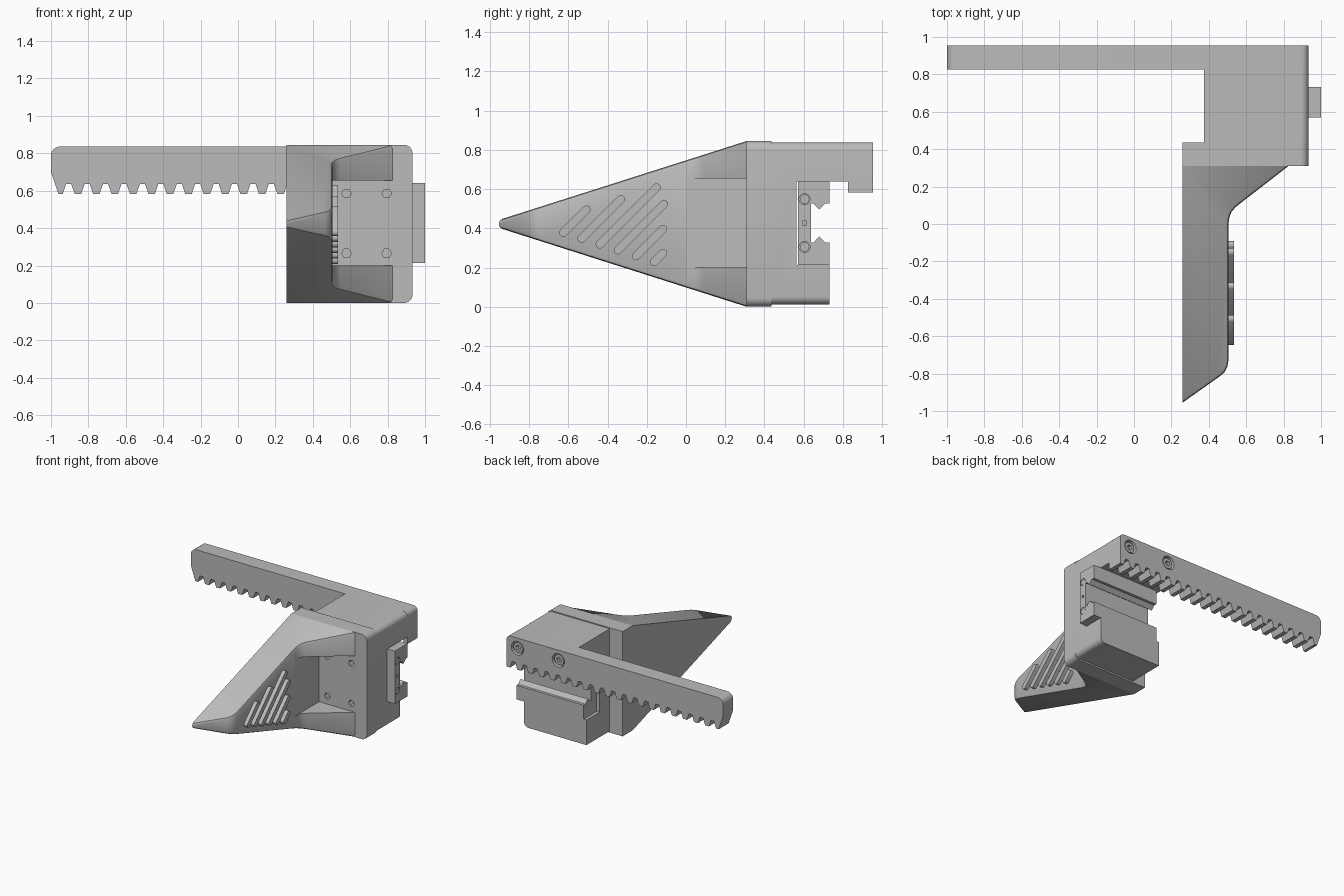
import bpy, bmesh, math
from mathutils import Vector

if "Cube" in bpy.data.objects:
    bpy.data.objects.remove(bpy.data.objects["Cube"], do_unlink=True)

grey = bpy.data.materials.new("plain_grey")
grey.use_nodes = True
colour = (0.5, 0.5, 0.5, 1)
grey.diffuse_color = colour
grey.node_tree.nodes["Principled BSDF"].inputs["Base Color"].default_value = colour

MID = 0.4225            # height of the symmetry plane
PLACE = {"x": lambda a, b, t: (t, a, b),
         "y": lambda a, b, t: (a, t, b),
         "z": lambda a, b, t: (a, b, t)}


def prism(name, pts, axis, lo, hi, shape=None, rounds=()):
    """Extrude a profile along an axis; shape moves points, rounds bevel edges."""
    bm = bmesh.new()
    put = PLACE[axis]
    rings = [[bm.verts.new(put(a, b, t)) for a, b in pts] for t in (lo, hi)]
    for ring in rings:
        bm.faces.new(ring)
    n = len(pts)
    for i in range(n):
        j = (i + 1) % n
        bm.faces.new((rings[0][i], rings[0][j], rings[1][j], rings[1][i]))
    if shape:
        for v in bm.verts:
            v.co = shape(v.co)
    bmesh.ops.recalc_face_normals(bm, faces=bm.faces)
    for pick, radius, segs in rounds:
        edges = [e for e in bm.edges if pick(e.verts[0].co, e.verts[1].co)]
        bmesh.ops.bevel(bm, geom=edges, offset=radius, segments=segs,
                        profile=0.5, affect='EDGES', clamp_overlap=True)
    mesh = bpy.data.meshes.new(name)
    bm.to_mesh(mesh)
    bm.free()
    mesh.materials.append(grey)
    obj = bpy.data.objects.new(name, mesh)
    bpy.context.collection.objects.link(obj)
    return obj


def circle(a, b, r, n=24):
    return [(a + r * math.cos(math.tau * i / n), b + r * math.sin(math.tau * i / n))
            for i in range(n)]


def rect(a0, a1, b0, b1):
    return [(a0, b0), (a1, b0), (a1, b1), (a0, b1)]


def activate(obj):
    bpy.ops.object.select_all(action='DESELECT')
    obj.select_set(True)
    bpy.context.view_layer.objects.active = obj


def cut(obj, *args):
    cutter = prism("cutter", *args)
    cutter.hide_render = True
    mod = obj.modifiers.new("cut", 'BOOLEAN')
    mod.operation, mod.solver, mod.object = 'DIFFERENCE', 'EXACT', cutter
    activate(obj)
    bpy.ops.object.modifier_apply(modifier=mod.name)
    bpy.data.objects.remove(cutter, do_unlink=True)


def right_end(a, b):
    """Outer edges running front to back at the right end."""
    return (a.x > 0.92 and b.x > 0.92 and abs(a.y - b.y) > 0.05
            and abs(a.z - b.z) < 0.001 and abs(a.z - MID) > 0.4)


# Finger: flared outline whose height tapers linearly to the tip
TIP, ROOT = -0.955, 0.309


def taper(co):
    half = 0.02 + (co.y - TIP) / (ROOT - TIP) * (MID - 0.02)
    return Vector((co.x, co.y, MID + math.copysign(half, co.z)))


def outer_rim(a, b):
    on_side = abs(a.x - 0.26) < 0.001 and abs(b.x - 0.26) < 0.001
    at_root = a.y > ROOT - 0.001 and b.y > ROOT - 0.001
    return (a.z - MID) * (b.z - MID) > 0 and not on_side and not at_root


outline = [(0.26, TIP), (0.465, -0.81), (0.486, -0.79), (0.499, -0.765),
           (0.505, -0.73), (0.505, 0.0), (0.51, 0.036), (0.522, 0.066),
           (0.545, 0.092), (0.825, ROOT), (0.26, ROOT)]
finger = prism("finger", outline, "z", -1, 1, taper, [(outer_rim, 0.017, 2)])
cut(finger, rect(0.506, 1.0, -0.1, 0.4), "z", 0.2, 0.655)

# Raised slanted grip ribs on the finger
for i, run in enumerate((0.117, 0.2, 0.29, 0.235, 0.138, 0.046)):
    y, z = -0.625 + 0.0925 * i, 0.378 - 0.03 * i
    rib = []
    for k in range(9):
        t = math.radians(135 + 22.5 * k)
        rib.append((y + 0.021 * math.cos(t), z + 0.021 * math.sin(t)))
    for k in range(9):
        t = math.radians(-45 + 22.5 * k)
        rib.append((y + run + 0.021 * math.cos(t), z + run + 0.021 * math.sin(t)))
    prism("grip_rib", rib, "x", 0.49, 0.535)

# Mounting plate with four hexagonal bolt holes
plate = prism("mounting_plate", rect(0.26, 0.933, 0, 2 * MID), "y", ROOT, 0.436,
              None, [(right_end, 0.045, 6)])
for x in (0.58, 0.795):
    for z in (0.265, 0.585):
        cut(plate, circle(x, z, 0.026, 6), "y", 0.2, 0.37)

# Block behind the plate, with a slot for the slider
block_side = [(0.436, 0.012), (0.732, 0.012), (0.732, 0.214), (0.564, 0.214),
              (0.564, 0.64), (0.827, 0.64), (0.827, 0.837), (0.436, 0.837)]
prism("carrier_block", block_side, "x", 0.375, 0.933, None, [(right_end, 0.04, 6)])

# Slider: channel section mirrored about its middle
half = [(0.57, 0.214), (0.732, 0.214), (0.732, 0.327), (0.71, 0.327),
        (0.68, 0.358), (0.65, 0.327), (0.637, 0.327)]
channel = half + [(y, 0.854 - z) for y, z in reversed(half)]
slider = prism("slider", channel, "x", 0.4, 1.0)
for z in (0.305, 0.549):
    cut(slider, circle(0.605, z, 0.028), "x", 0.99, 1.1)
    prism("slider_screw", circle(0.605, z, 0.024), "x", 0.98, 0.998)
cut(slider, rect(0.595, 0.615, 0.417, 0.437), "x", 0.95, 1.1)

# Toothed rack
PITCH, ROOT_Z, TIP_Z = 0.0985, 0.635, 0.582
rack_pts = [(0.933, TIP_Z), (0.933, 0.8)]
for k in range(1, 6):
    t = math.radians(18 * k)
    rack_pts.append((0.896 + 0.037 * math.cos(t), 0.8 + 0.037 * math.sin(t)))
for k in range(7):
    t = math.radians(90 + 15 * k)
    rack_pts.append((-0.95 + 0.05 * math.cos(t), 0.787 + 0.05 * math.sin(t)))
rack_pts += [(-1.0, 0.7), (-0.96, TIP_Z)]
for i in range(19):
    x = -0.905 + PITCH * i
    rack_pts += [(x - 0.032, TIP_Z), (x - 0.014, ROOT_Z),
                 (x + 0.014, ROOT_Z), (x + 0.032, TIP_Z)]
rack = prism("rack", rack_pts, "y", 0.827, 0.955)

# Countersunk socket screws holding the rack
for x in (0.835, 0.47):
    cut(rack, circle(x, 0.755, 0.055), "y", 0.915, 1.1)
    screw = prism("rack_screw", circle(x, 0.755, 0.042), "y", 0.9, 0.945)
    cut(screw, circle(x, 0.755, 0.022, 6), "y", 0.92, 1.1)

# Smooth the rounded areas, keep the edges sharp
for obj in list(bpy.context.collection.objects):
    if obj.type == 'MESH' and grey.name in obj.data.materials:
        activate(obj)
        bpy.ops.object.shade_smooth_by_angle(angle=math.radians(30))
